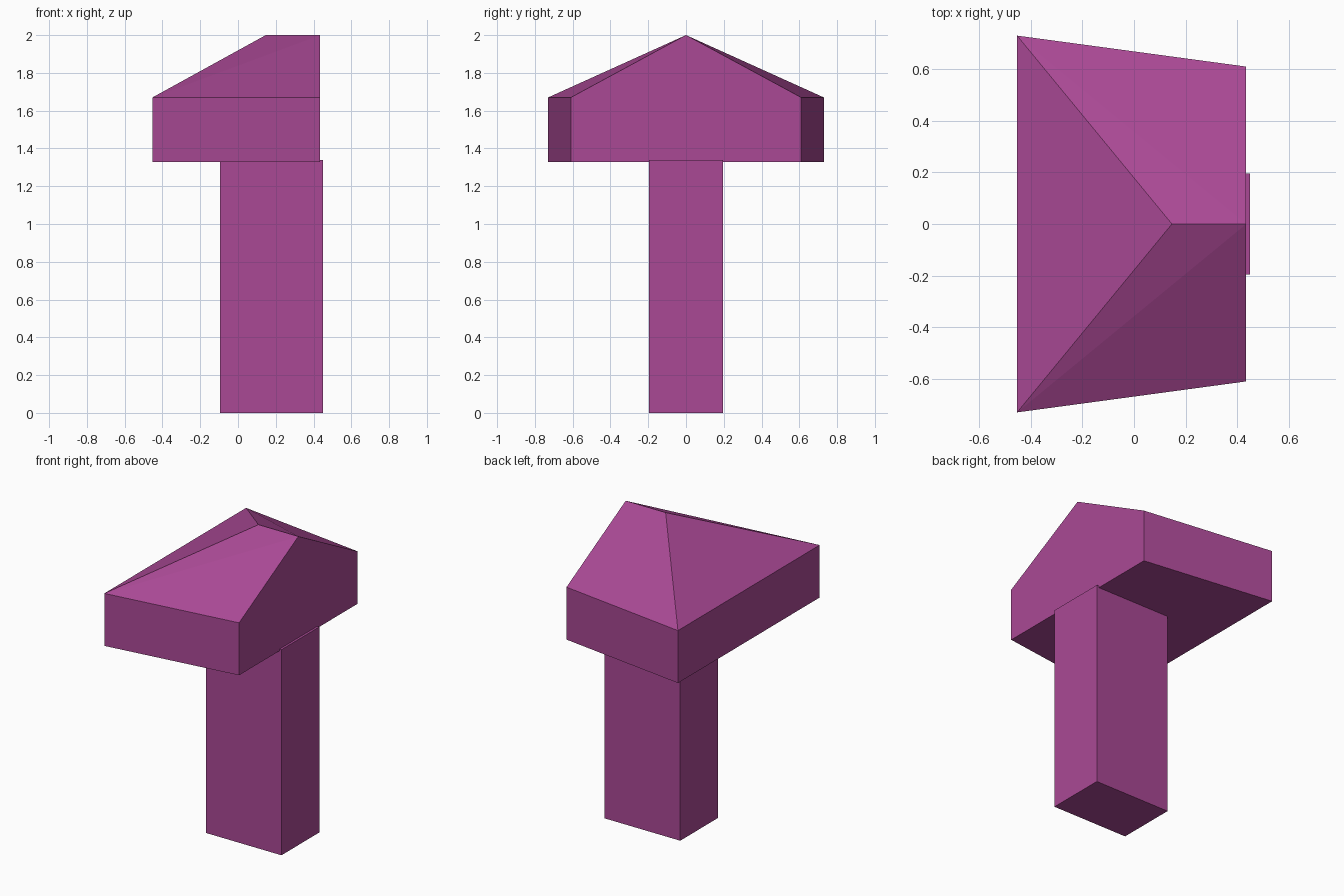
import bpy
import bmesh

if "Cube" in bpy.data.objects:
    bpy.data.objects.remove(bpy.data.objects["Cube"], do_unlink=True)

# Single flat colour
COLOUR = (0.40, 0.066, 0.30, 1)
purple = bpy.data.materials.new("purple")
purple.use_nodes = True
purple.diffuse_color = COLOUR
purple.node_tree.nodes["Principled BSDF"].inputs["Base Color"].default_value = COLOUR


def add_hull(name, points):
    """Make a flat-faced convex solid from its corner points."""
    bm = bmesh.new()
    for p in points:
        bm.verts.new(p)
    bmesh.ops.convex_hull(bm, input=bm.verts[:])
    bmesh.ops.dissolve_limit(bm, angle_limit=0.005, verts=bm.verts[:], edges=bm.edges[:])
    bmesh.ops.recalc_face_normals(bm, faces=bm.faces[:])
    mesh = bpy.data.meshes.new(name)
    bm.to_mesh(mesh)
    bm.free()
    mesh.materials.append(purple)
    obj = bpy.data.objects.new(name, mesh)
    bpy.context.collection.objects.link(obj)
    return obj


# Square-edged post
add_hull("post", [(x, y, z) for x in (-0.095, 0.45)
                  for y in (-0.195, 0.195) for z in (0, 1.34)])

# Tapered head: wide hipped end at -x, narrower gable end at +x
BACK_X, GABLE_X = -0.453, 0.435
walls = [(x, side * half, z) for x, half in ((BACK_X, 0.73), (GABLE_X, 0.61))
         for side in (-1, 1) for z in (1.328, 1.67)]
ridge = [(0.147, 0, 2), (GABLE_X, 0, 2)]
add_hull("head", walls + ridge)
